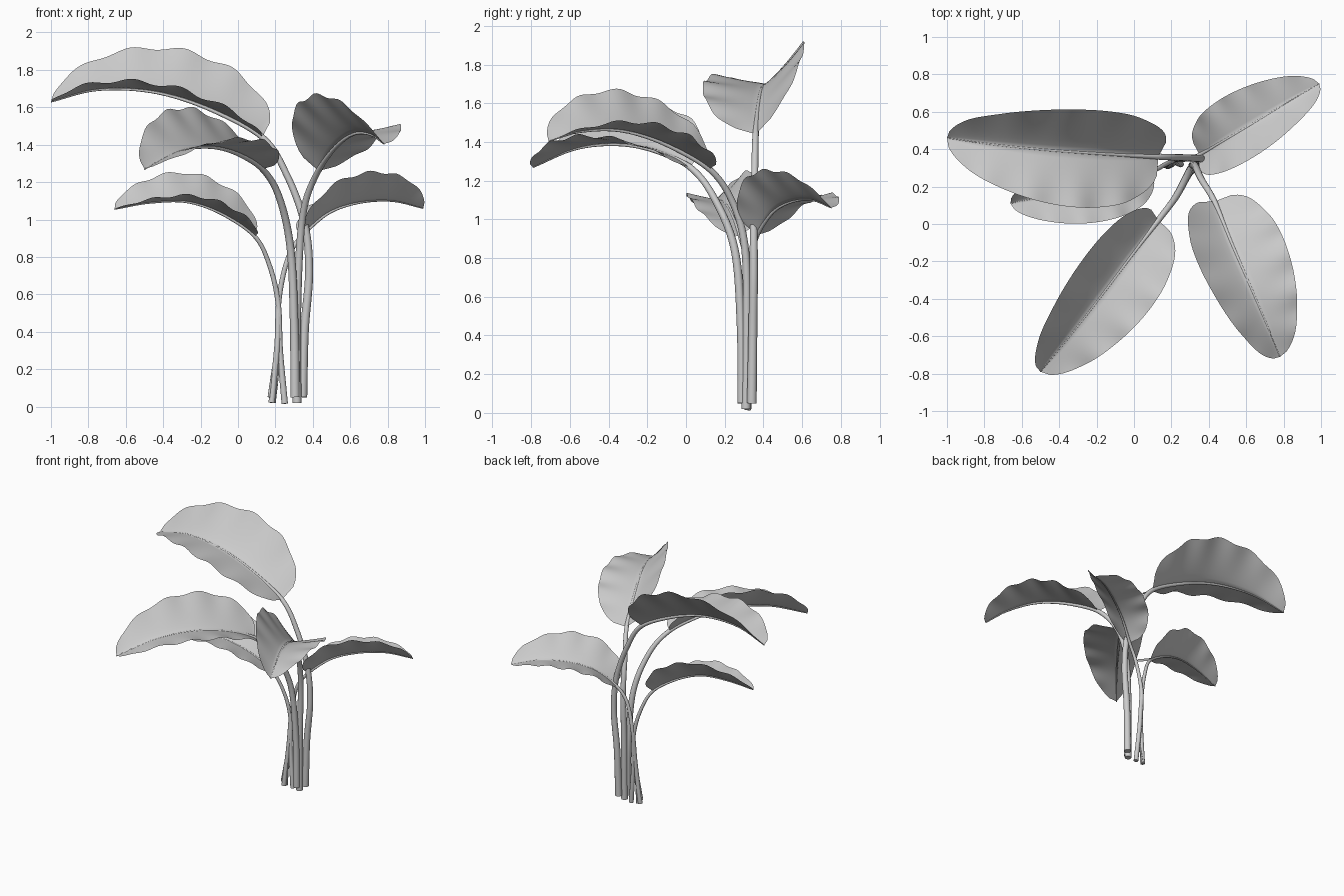
import bpy, math
from mathutils import Vector

if "Cube" in bpy.data.objects:
    bpy.data.objects.remove(bpy.data.objects["Cube"])

UP = Vector((0, 0, 1))


def smooth_path(pts, steps):
    """Catmull-Rom curve through the control points."""
    p = [Vector(q) for q in pts]
    p = [2 * p[0] - p[1]] + p + [2 * p[-1] - p[-2]]
    out = []
    for i in range(1, len(p) - 2):
        a, b, c, d = p[i - 1:i + 3]
        for k in range(steps):
            t = k / steps
            out.append(0.5 * (2 * b + (c - a) * t + (2 * a - 5 * b + 4 * c - d) * t * t
                              + (3 * b - a - 3 * c + d) * t ** 3))
    return out + [p[-2]]


def grid_object(name, rows, closed=False):
    """Skin a list of equal-length rows of points; closed rows make a tube."""
    n = len(rows[0])
    faces = []
    for i in range(len(rows) - 1):
        for j in range(n if closed else n - 1):
            k = (j + 1) % n
            faces.append((i * n + j, i * n + k, (i + 1) * n + k, (i + 1) * n + j))
    if closed:
        faces.append(tuple(reversed(range(n))))
        faces.append(tuple(range((len(rows) - 1) * n, len(rows) * n)))
    me = bpy.data.meshes.new(name)
    me.from_pydata([v for r in rows for v in r], [], faces)
    for f in me.polygons:
        f.use_smooth = len(f.vertices) == 4
    me.validate()
    ob = bpy.data.objects.new(name, me)
    bpy.context.collection.objects.link(ob)
    return ob


def tangent(path, i):
    return (path[min(i + 1, len(path) - 1)] - path[max(i - 1, 0)]).normalized()


def make_stalk(name, path, leaf_start, radius):
    # Tapered round stalk that runs on as a thin midrib under the leaf
    rows, last = [], len(path) - 1
    for i, p in enumerate(path):
        t = tangent(path, i)
        a = t.cross(Vector((0.3, 1, 0.1)) if abs(t.y) < 0.75 else Vector((1, 0, 0)))
        a = (Vector((0, 1, 0)) - t * t.y).normalized() if abs(t.y) < 0.9 else a.normalized()
        b = t.cross(a)
        if i < leaf_start:
            r = radius * (1 - 0.35 * i / leaf_start)
            drop = 0
        else:
            f = (i - leaf_start) / (last - leaf_start)
            r = radius * (0.65 - 0.53 * f ** 0.7)
            drop = 0.5 * r * min(1, f * 6)
        c = p - UP * drop
        rows.append([c + r * (math.cos(q) * a + math.sin(q) * b)
                     for q in (2 * math.pi * k / 12 for k in range(12))])
    grid_object(name, rows, closed=True)


def make_leaf(name, path, size, phase):
    # Folded blade: right half rises steeply, left half lies nearly level
    dist = [0]
    for a, b in zip(path, path[1:]):
        dist.append(dist[-1] + (b - a).length)
    rows, m = [], 8
    for i, p in enumerate(path):
        u = dist[i] / dist[-1]
        t = tangent(path, i)
        side = t.cross(UP).normalized()
        nor = side.cross(t)
        w = size * max(0, math.sin(math.pi * u ** 0.75)) ** 0.55 if 0 < u < 1 else 0
        row = []
        for j in range(-m, m + 1):
            s = j / m
            e = abs(s)
            wave = 0.05 * e ** 2 * math.sin(u * 31 + phase + (1.5 if s < 0 else 0))
            if s > 0:
                out, rise = 0.23 * e, 0.245 * e ** 1.15
            else:
                out, rise = -0.295 * e, 0.05 * e
            row.append(p + w * (out * side + (rise + 0.25 * wave) * nor))
        rows.append(row)
    grid_object(name, rows)


# name, stalk radius, leaf size, stalk points, leaf midrib points (base to tip)
plants = [
    ("top_left", 0.025, 1.0,
     [(.345, .34, .05), (.355, .345, .4), (.38, .35, .72), (.355, .35, .98), (.26, .355, 1.24)],
     [(.13, .36, 1.44), (-.15, .375, 1.595), (-.45, .395, 1.685), (-.75, .425, 1.695), (-1.0, .46, 1.63)]),
    ("low_left", 0.017, 0.66,
     [(.25, .32, .015), (.225, .33, .3), (.215, .34, .55), (.17, .32, .75)],
     [(.09, .28, .91), (-.08, .235, 1.03), (-.27, .19, 1.095), (-.47, .15, 1.09), (-.66, .11, 1.055)]),
    ("front_left", 0.025, 0.85,
     [(.305, .29, .05), (.30, .285, .45), (.28, .25, .85), (.22, .14, 1.12)],
     [(.13, .02, 1.27), (0, -.15, 1.355), (-.15, -.35, 1.39), (-.32, -.57, 1.365), (-.5, -.79, 1.27)]),
    ("front_right", 0.024, 0.9,
     [(.315, .31, .02), (.315, .315, .45), (.33, .305, .85), (.36, .24, 1.09)],
     [(.43, .12, 1.26), (.52, -.1, 1.39), (.62, -.33, 1.46), (.71, -.54, 1.455), (.78, -.71, 1.405)]),
    ("low_right", 0.017, 0.68,
     [(.18, .31, .02), (.21, .325, .33), (.22, .345, .58), (.27, .345, .8)],
     [(.35, .37, .92), (.48, .445, 1.035), (.64, .54, 1.09), (.82, .65, 1.10), (.99, .75, 1.06)]),
]
STEPS = 14
for k, (name, radius, size, stalk, rib) in enumerate(plants):
    path = smooth_path(stalk + rib, STEPS)
    start = len(stalk) * STEPS
    make_stalk(name + "_stalk", path, start, radius)
    make_leaf(name + "_leaf", path[start:], size, k * 1.3)

# Short dry sheath slivers at the foot of the low right stalk
for k in range(2):
    x = 0.165 + 0.03 * k
    pts = smooth_path([(x, .305 + .02 * k, .05 - .03 * k), (x + .02, .315, .2), (.205, .325, .34)], 6)
    make_stalk("sheath_sliver_%d" % (k + 1), pts, 6, 0.007)
